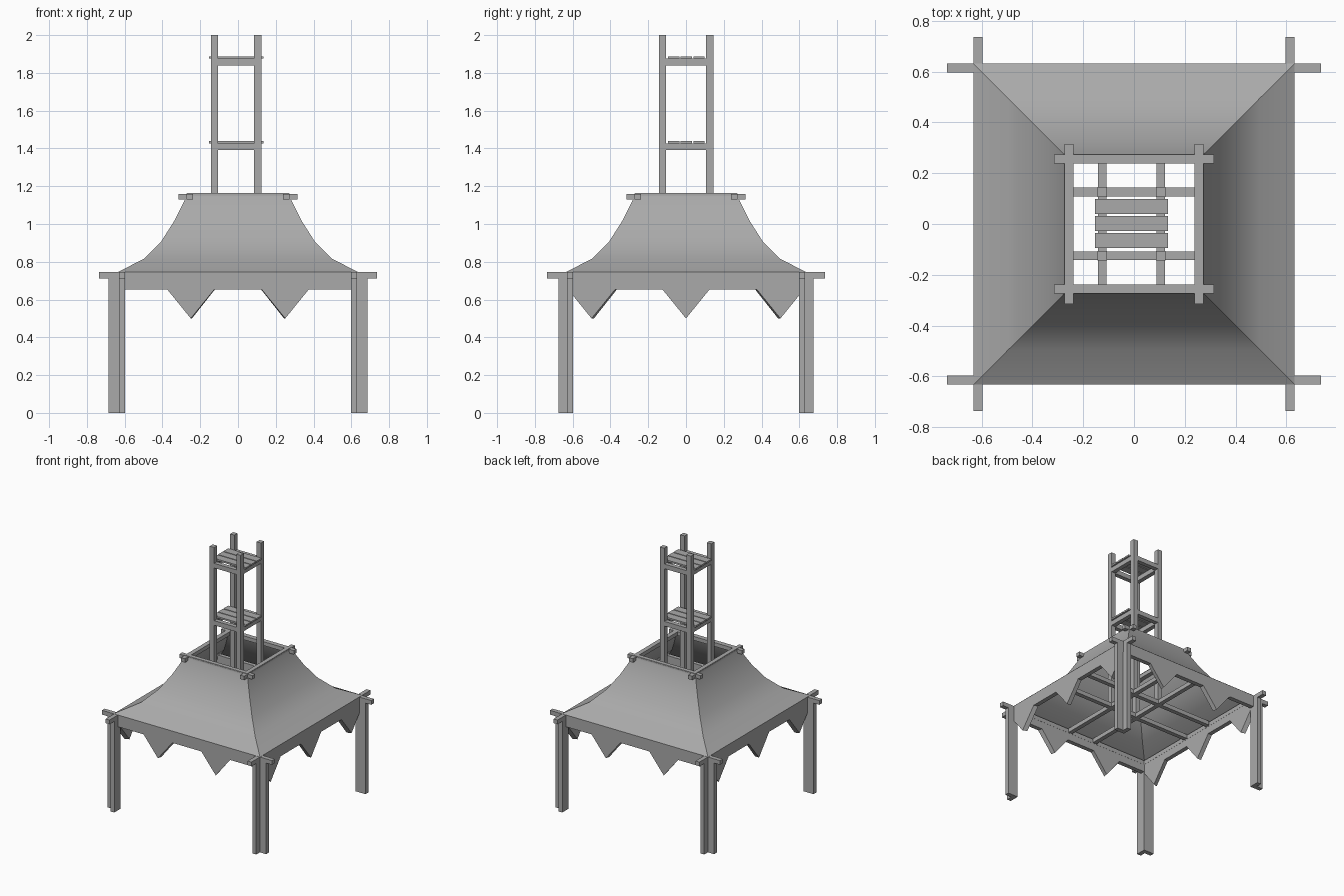
import bpy, bmesh
from math import radians

cube = bpy.data.objects.get("Cube")
if cube:
    bpy.data.objects.remove(cube, do_unlink=True)

# One plain grey for the whole structure
grey = bpy.data.materials.new("plain_grey")
grey.use_nodes = True
colour = (0.4, 0.4, 0.4, 1)
grey.diffuse_color = colour
grey.node_tree.nodes["Principled BSDF"].inputs["Base Color"].default_value = colour


def finish(name, bm):
    bmesh.ops.recalc_face_normals(bm, faces=bm.faces)
    mesh = bpy.data.meshes.new(name)
    bm.to_mesh(mesh)
    bm.free()
    mesh.materials.append(grey)
    obj = bpy.data.objects.new(name, mesh)
    bpy.context.collection.objects.link(obj)
    return obj


def box(name, xs, ys, zs):
    bm = bmesh.new()
    bmesh.ops.create_cube(bm, size=1)
    for v in bm.verts:
        for i, (a, b) in enumerate((xs, ys, zs)):
            v.co[i] = (a + b) / 2 + v.co[i] * (b - a)
    return finish(name, bm)


def span(centre, width):
    return centre - width / 2, centre + width / 2


T = 0.034              # timber thickness
BEAM = (0.712, 0.745)  # eave beam heights
RIM = (1.13, 1.16)     # roof rim beam heights
CX = -0.01             # tower centre in x
TOWER_X = (CX - 0.115, CX + 0.115)
TOWER_Y = (-0.125, 0.126)

# Corner legs: two boards joined in an L
for sx, side in ((-1, "right"), (1, "left")):
    for sy, end in ((-1, "front"), (1, "back")):
        tag = f"{end}_{side}"
        box(f"leg_side_board_{tag}", span(sx * 0.641, 0.088), span(sy * 0.614, T), (0, BEAM[0]))
        box(f"leg_end_board_{tag}", span(sx * 0.614, T), span(sy * 0.637, 0.078), (0, BEAM[0]))

# Crossing frames at the eaves and at the roof opening
for level, off, reach, zs in (("eave", 0.614, 0.735, BEAM), ("rim", 0.256, 0.315, RIM)):
    for s in (-1, 1):
        box(f"{level}_beam_across", (-reach, reach), span(s * off, T), zs)
        box(f"{level}_beam_along", span(s * off, T), (-reach, reach), zs)

# Lattice carrying the tower
for y in TOWER_Y:
    box("lattice_beam_across", (-0.59, 0.59), span(y, T), BEAM)
for x in TOWER_X:
    box("lattice_beam_along", span(x, T), (-0.59, 0.59), BEAM)

# Tower posts
for x in TOWER_X:
    for y in TOWER_Y:
        box("tower_post", span(x, 0.038), span(y, 0.038), (BEAM[0], 2.0))

# Tower shelves: rails between posts with three planks on top
for z in (1.391, 1.839):
    for y in TOWER_Y:
        box("shelf_rail_across", TOWER_X, span(y, T), (z, z + 0.036))
    for x in TOWER_X:
        box("shelf_rail_along", span(x, T), TOWER_Y, (z, z + 0.036))
    for i in (-1, 0, 1):
        box("shelf_plank", span(CX, 0.288), span(0.002 + i * 0.067, 0.06), (z + 0.036, z + 0.049))

# Flared canvas roof: square rings following a curved profile, folded over the rim beams
profile = [(0.632, 0.747), (0.495, 0.818), (0.405, 0.91), (0.335, 1.02),
           (0.275, 1.14), (0.271, 1.163), (0.238, 1.163)]
bm = bmesh.new()
rings = [[bm.verts.new((sx * r, sy * r, z)) for sx, sy in ((-1, -1), (1, -1), (1, 1), (-1, 1))]
         for r, z in profile]
for low, high in zip(rings, rings[1:]):
    for i in range(4):
        j = (i + 1) % 4
        bm.faces.new((low[i], low[j], high[j], high[i]))
roof = finish("canvas_roof", bm)
bpy.ops.object.select_all(action="DESELECT")
roof.select_set(True)
bpy.context.view_layer.objects.active = roof
bpy.ops.object.shade_smooth_by_angle(angle=radians(35))


# Hanging valance with pointed flags, thick enough to wrap the eave beams
def valance(name, flags, place):
    edge, top, hem, tip, half = 0.632, 0.746, 0.654, 0.5, 0.125
    outline = [(-edge, top), (-edge, hem)]
    for c in flags:
        outline += [(c - half, hem), (c, tip), (c + half, hem)]
    outline += [(edge, hem), (edge, top)]
    bm = bmesh.new()
    layers = []
    for scale, depth in ((1, edge), (0.975, 0.598)):
        verts = []
        for u, z in outline:
            x, y = place(u * scale, depth)
            verts.append(bm.verts.new((x, y, z)))
        bm.faces.new(verts)
        layers.append(verts)
    outer, inner = layers
    for i in range(len(outer)):
        j = (i + 1) % len(outer)
        bm.faces.new((outer[i], outer[j], inner[j], inner[i]))
    finish(name, bm)


valance("valance_front", (-0.25, 0.25), lambda u, d: (u, -d))
valance("valance_back", (-0.25, 0.25), lambda u, d: (u, d))
valance("valance_left", (-0.5, 0, 0.5), lambda u, d: (d, u))
valance("valance_right", (-0.5, 0, 0.5), lambda u, d: (-d, u))
